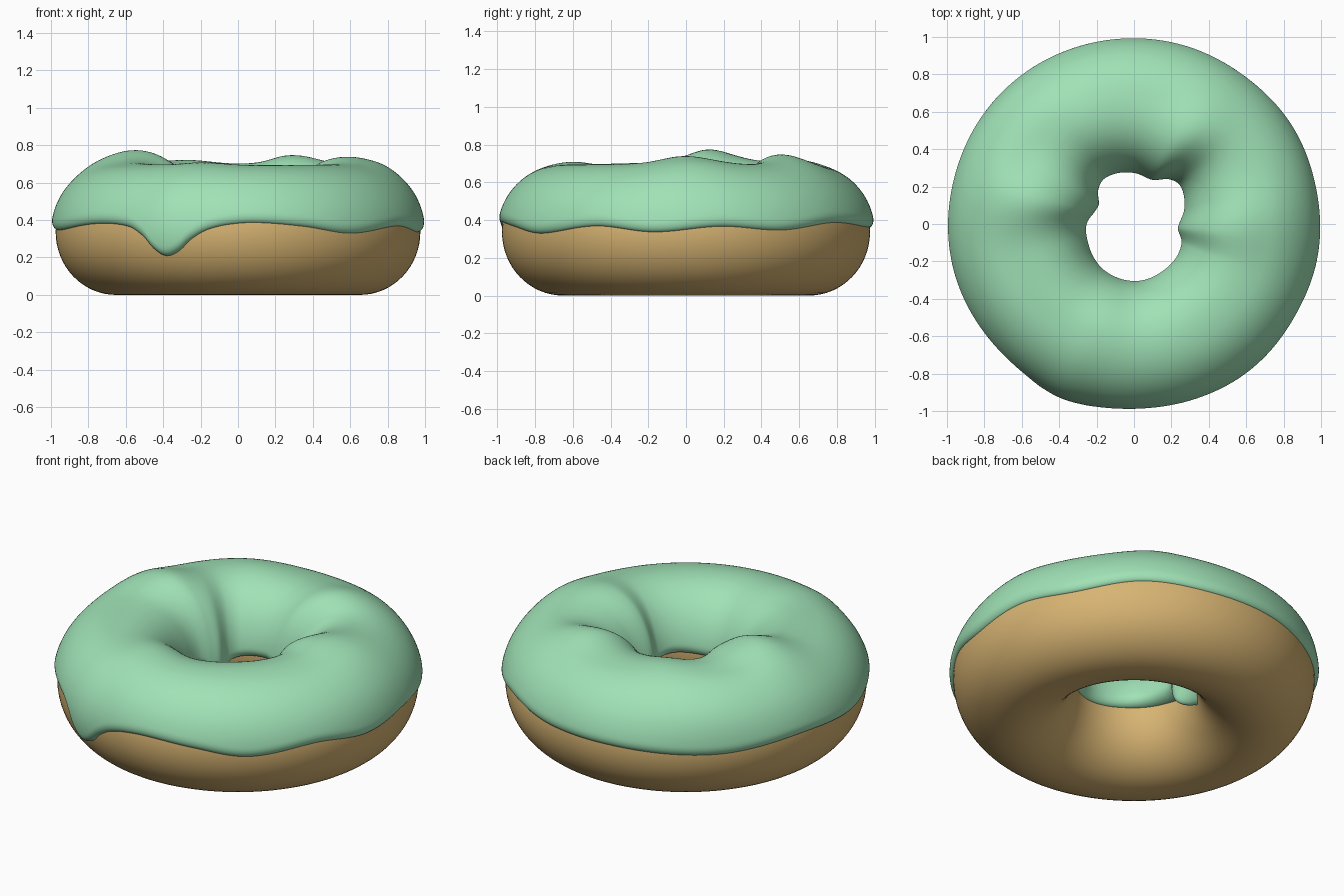
import bpy, bmesh, math

if "Cube" in bpy.data.objects:
    bpy.data.objects.remove(bpy.data.objects["Cube"])

R, A, H = 0.652, 0.323, 0.337      # ring radius, tube half width, tube half height
N, M = 288, 72                     # steps around the ring, steps across the icing


def material(name, rgb):
    m = bpy.data.materials.new(name)
    m.diffuse_color = (*rgb, 1)
    m.use_nodes = True
    m.node_tree.nodes["Principled BSDF"].inputs["Base Color"].default_value = m.diffuse_color
    return m


def tube(theta, phi, off=0.0):
    """Point on the dough ring, pushed outward by off."""
    r = R + (A + off) * math.cos(phi)
    return (r * math.cos(theta), r * math.sin(theta), H + (H + off) * math.sin(phi))


def periodic(keys):
    """Smooth closed curve through (degrees, value) keys."""
    n = len(keys)

    def key(i):
        return keys[i % n][0] + 360 * (i // n), keys[i % n][1]

    def slope(i):
        (a, va), (b, vb) = key(i - 1), key(i + 1)
        return (vb - va) / (b - a)

    def f(d):
        d = (d - keys[0][0]) % 360 + keys[0][0]
        i = max(k for k in range(n) if keys[k][0] <= d)
        (a, va), (b, vb) = key(i), key(i + 1)
        w = b - a
        t = (d - a) / w
        return (va * (1 + 2 * t) * (1 - t) ** 2 + slope(i) * w * t * (1 - t) ** 2
                + vb * t * t * (3 - 2 * t) + slope(i + 1) * w * t * t * (t - 1))
    return f


def smooth(t):
    t = min(max(t, 0), 1)
    return t * t * (3 - 2 * t)


def grid_object(name, rows, close_rows, mat):
    """Skin a list of rings; each row follows the tube section."""
    bm = bmesh.new()
    vs = [[bm.verts.new(p) for p in row] for row in rows]
    n, m = len(vs), len(vs[0])
    for i in range(n):
        for j in range(m if close_rows else m - 1):
            a, b = vs[i], vs[(i + 1) % n]
            k = (j + 1) % m
            bm.faces.new((a[j], b[j], b[k], a[k])).smooth = True
    me = bpy.data.meshes.new(name)
    bm.to_mesh(me)
    bm.free()
    me.materials.append(mat)
    ob = bpy.data.objects.new(name, me)
    bpy.context.collection.objects.link(ob)
    return ob


# height of the icing's outer edge, with one big drip at the front
outer_z = periodic([(11, .365), (31, .345), (53, .385), (75, .365), (100, .355), (135, .335),
                    (165, .365), (193, .345), (220, .38), (233, .365), (239, .31), (242.5, .245),
                    (246.4, .208), (251, .235), (255, .295), (260, .345), (267, .375),
                    (276, .385), (291, .365), (308, .328), (331, .367), (350, .335)])
# radius of the hole inside the icing, and height of its inner edge
hole_r = periodic([(17, .277), (39, .318), (50, .308), (67, .255), (90, .27), (122, .288),
                   (135, .268), (150, .217), (164, .222), (180, .25), (203, .26), (239, .29),
                   (275, .302), (301, .29), (338, .272), (355, .236)])
inner_z = periodic([(20, .34), (65, .31), (95, .33), (130, .31), (152, .22), (172, .32),
                    (225, .345), (280, .33), (320, .345), (355, .30)])
# soft lumps on top: x, y, height, size along radius, size around ring
LUMPS = [(-.60, .12, .062, .20, .17), (.31, .48, .052, .20, .15), (.66, .02, .034, .20, .20),
         (-.17, -.55, .016, .2, .14), (-.25, .55, .022, .2, .17), (-.55, .6, .02, .2, .3)]


def thickness(theta, phi):
    d = math.degrees(theta)
    t = 0.018 + 0.007 * math.cos(phi) ** 2
    if math.cos(phi) < 0.2:
        w = smooth((0.2 - math.cos(phi)) / 1.0)
        t = t * (1 - w) + (R - A - hole_r(d)) * w
    x, y, _ = tube(theta, phi)
    up = smooth(math.sin(phi) * 1.6)
    r = math.hypot(x, y)
    for lx, ly, h, sr, st in LUMPS:
        da = (theta - math.atan2(ly, lx) + math.pi) % (2 * math.pi) - math.pi
        lr = math.hypot(lx, ly)
        t += up * h * math.exp(-((r - lr) / sr) ** 2 - (da * lr / st) ** 2)
    # fuller body on the drip
    if math.cos(phi) > 0:
        t += 0.010 * math.exp(-((d - 247) / 7) ** 2) * math.cos(phi)
    return t


def icing_row(theta):
    d = math.degrees(theta)
    p0 = math.asin((outer_z(d) - H) / H)
    p1 = math.pi - math.asin((inner_z(d) - H) / H)
    row = []
    for j in range(M + 1):
        u = 0.5 - 0.5 * math.cos(math.pi * j / M)
        phi = p0 + (p1 - p0) * u
        end = min((phi - p0) / 0.16, (p1 - phi) / 0.16, 1)
        roll = math.sqrt(max(0, 1 - (1 - end) ** 2))     # rounded rim
        row.append(tube(theta, phi, roll * (thickness(theta, phi) + .008) - .008))
    return row


angles = [2 * math.pi * i / N for i in range(N)]

# dough ring
dough = material("golden dough", (0.68, 0.455, 0.17))
grid_object("dough_ring",
            [[tube(2 * math.pi * i / 144, 2 * math.pi * j / 64) for j in range(64)]
             for i in range(144)], True, dough)

# icing shell, tucked into the dough at both rims
mint = material("mint icing", (0.35, 0.76, 0.47))
grid_object("icing", [icing_row(a) for a in angles], False, mint)
